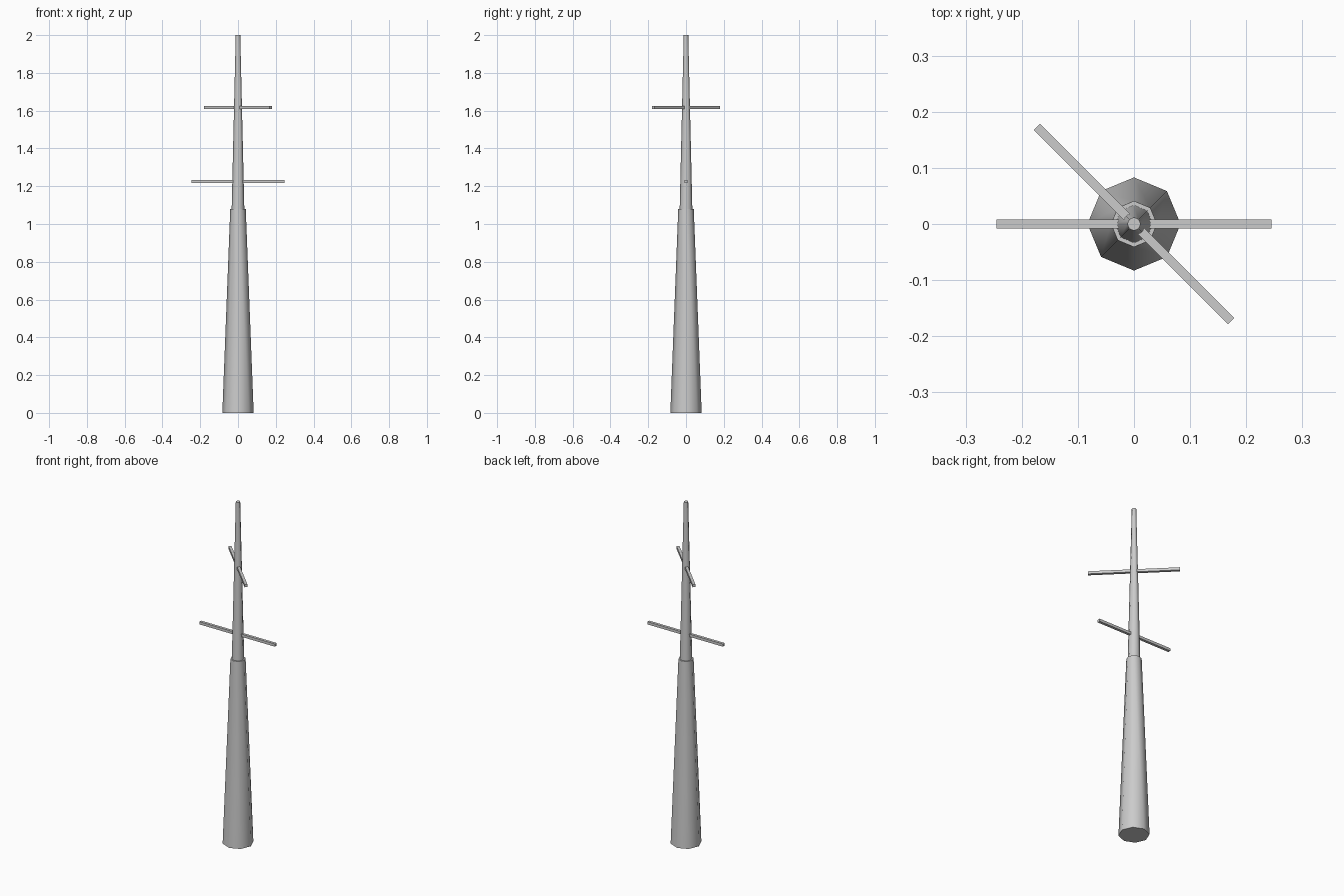
import bpy
import math

cube = bpy.data.objects.get("Cube")
if cube:
    bpy.data.objects.remove(cube, do_unlink=True)

# Single plain grey
GREY = (0.6, 0.6, 0.6, 1.0)
grey = bpy.data.materials.new("light grey")
grey.use_nodes = True
grey.diffuse_color = GREY
grey.node_tree.nodes["Principled BSDF"].inputs["Base Color"].default_value = GREY


def pole(name, z0, z1, r0, r1):
    """Tapered eight-sided pole section with smooth sides and crisp caps."""
    bpy.ops.mesh.primitive_cone_add(vertices=8, radius1=r0, radius2=r1,
                                    depth=z1 - z0, location=(0, 0, (z0 + z1) / 2))
    ob = bpy.context.object
    ob.name = name
    ob.data.materials.append(grey)
    bpy.ops.object.shade_smooth_by_angle(angle=math.radians(50))


def crossbar(name, z, length, angle):
    """Square bar passing through the mast."""
    bpy.ops.mesh.primitive_cube_add(size=1, location=(0, 0, z))
    ob = bpy.context.object
    ob.name = name
    ob.scale = (length, 0.016, 0.016)
    ob.rotation_euler.z = math.radians(angle)
    ob.data.materials.append(grey)


# Mast
pole("lower_mast", 0, 1.08, 0.083, 0.041)
pole("upper_mast", 1.06, 2.0, 0.034, 0.012)

# Crossbars
crossbar("lower_crossbar", 1.225, 0.49, 0)
crossbar("upper_crossbar", 1.618, 0.49, -45)
